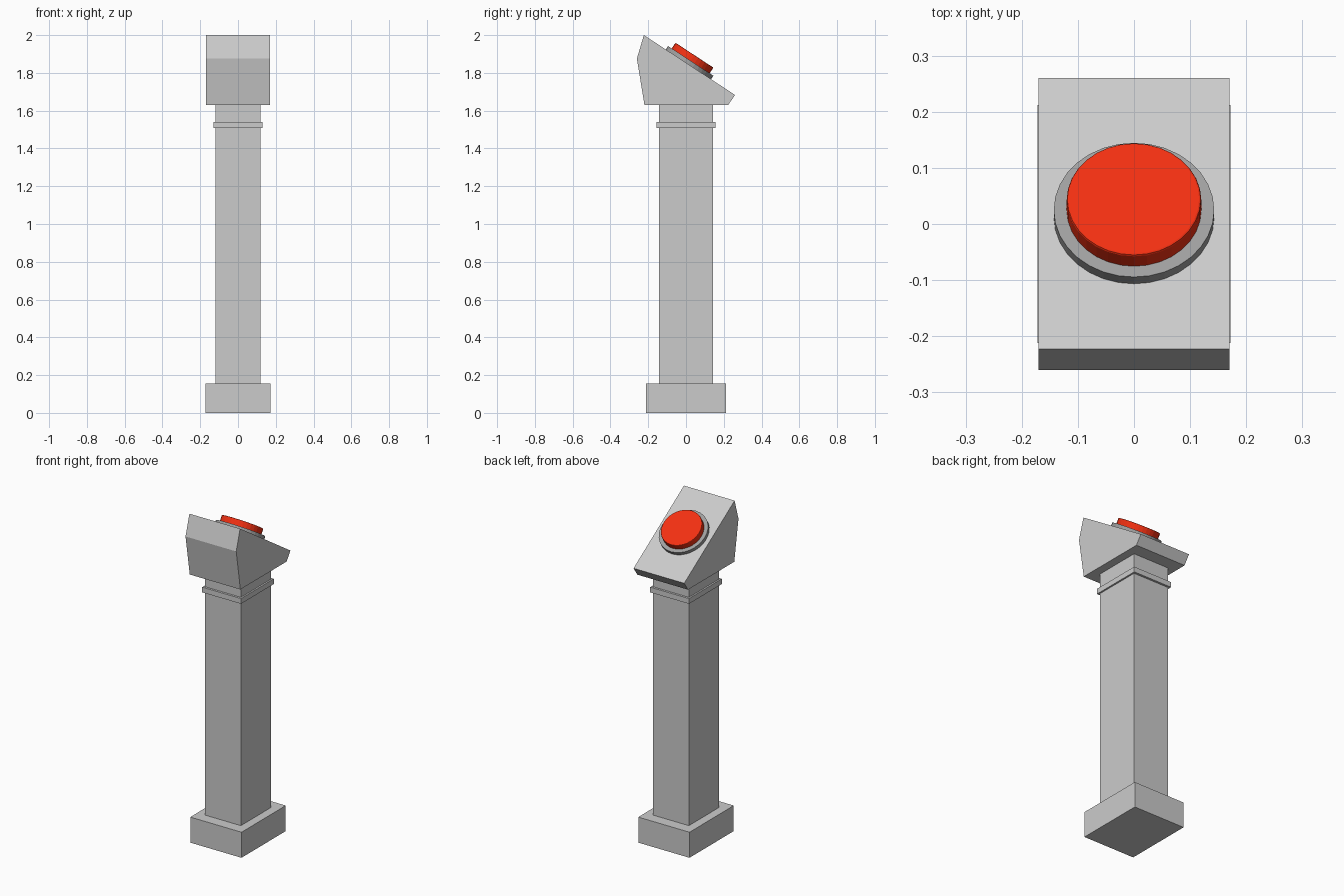
import bpy, bmesh, math
from mathutils import Vector, Matrix

if "Cube" in bpy.data.objects:
    bpy.data.objects.remove(bpy.data.objects["Cube"])


def finish(name, bm, color=None):
    bmesh.ops.recalc_face_normals(bm, faces=bm.faces[:])
    mesh = bpy.data.meshes.new(name)
    bm.to_mesh(mesh)
    bm.free()
    obj = bpy.data.objects.new(name, mesh)
    bpy.context.collection.objects.link(obj)
    if color:
        mat = bpy.data.materials.new(name + "_paint")
        mat.diffuse_color = (*color, 1)
        mat.use_nodes = True
        mat.node_tree.nodes["Principled BSDF"].inputs["Base Color"].default_value = mat.diffuse_color
        mesh.materials.append(mat)
    return obj


def box(name, half_x, half_y, z0, z1):
    bm = bmesh.new()
    place = Matrix.Translation((0, 0, (z0 + z1) / 2)) @ Matrix.Diagonal((2 * half_x, 2 * half_y, z1 - z0, 1))
    bmesh.ops.create_cube(bm, size=1, matrix=place)
    return finish(name, bm)


# Square column: plinth, shaft and collar
box("plinth", 0.172, 0.212, 0, 0.155)
box("shaft", 0.12, 0.144, 0.155, 1.63)
box("collar", 0.13, 0.157, 1.508, 1.54)

# Console head: side profile (y, z) extruded across x
profile = [(-0.223, 2.0), (-0.26, 1.876), (-0.22, 1.63), (0.223, 1.63), (0.26, 1.683)]
bm = bmesh.new()
side = bm.faces.new([bm.verts.new((-0.17, y, z)) for y, z in profile])
new = bmesh.ops.extrude_face_region(bm, geom=[side])["geom"]
bmesh.ops.translate(bm, vec=(0.34, 0, 0), verts=[v for v in new if isinstance(v, bmesh.types.BMVert)])
finish("console_head", bm)

# Frame of the sloping face, local z along its normal
slope = math.atan2(2.0 - 1.683, 0.26 + 0.223)
center = Vector((0, 0.013, 2.0 - math.tan(slope) * (0.013 + 0.223)))
frame = Matrix.Translation(center) @ Matrix.Rotation(-slope, 4, 'X')


def disc(name, radius, h0, h1, color, bevel=0):
    bm = bmesh.new()
    bmesh.ops.create_cone(bm, cap_ends=True, segments=32, radius1=radius, radius2=radius,
                          depth=h1 - h0, matrix=Matrix.Translation((0, 0, (h0 + h1) / 2)))
    if bevel:
        rim = [e for e in bm.edges if all(v.co.z > h1 - 1e-5 for v in e.verts)]
        bmesh.ops.bevel(bm, geom=rim, offset=bevel, segments=2, profile=0.5, affect='EDGES')
    bm.transform(frame)
    return finish(name, bm, color)


# Button and its mounting ring
disc("button_ring", 0.143, -0.005, 0.022, (0.35, 0.35, 0.35))
disc("push_button", 0.12, 0.02, 0.058, (0.9, 0.03, 0.006), bevel=0.004)
